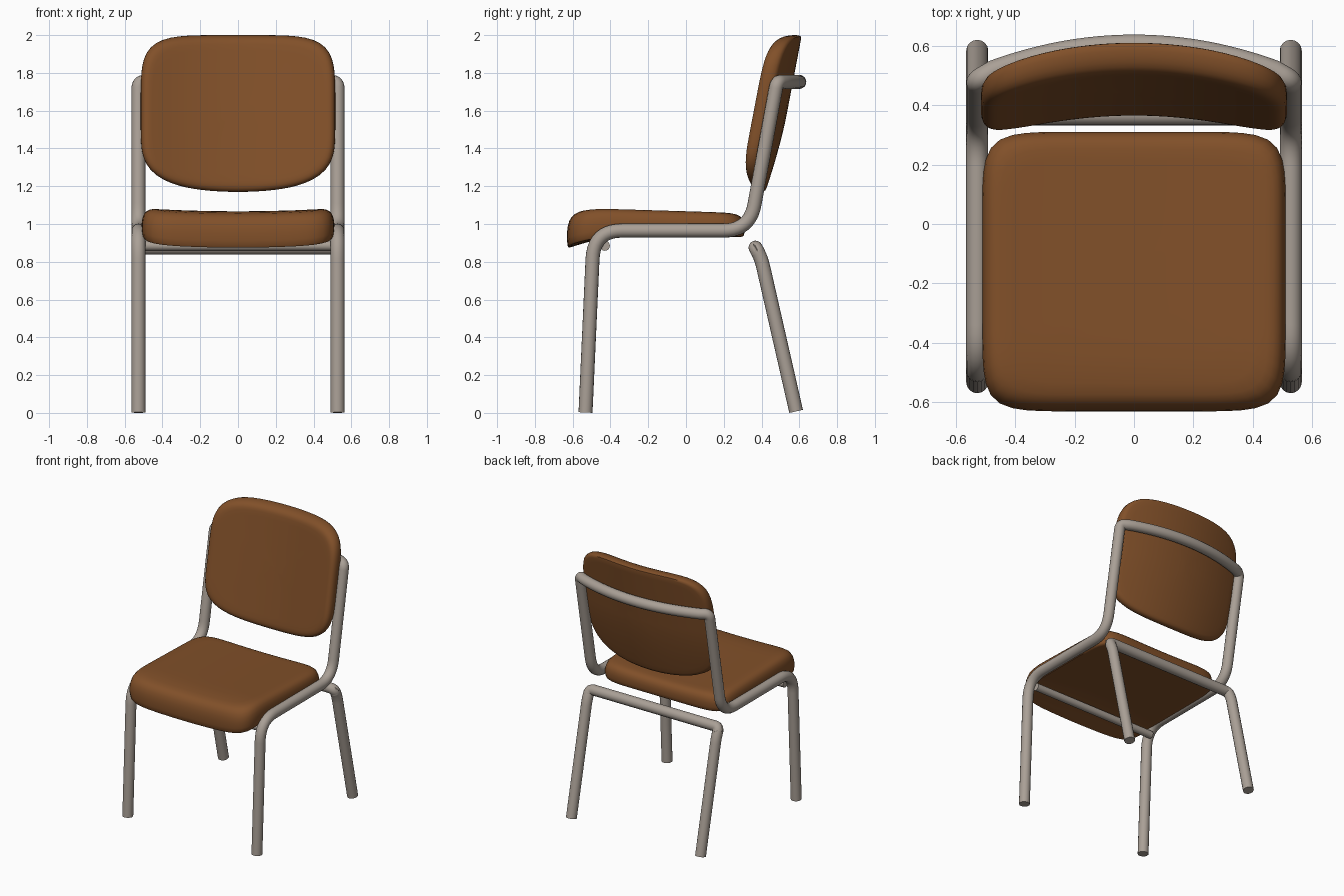
import bpy, bmesh, math
from mathutils import Vector

if "Cube" in bpy.data.objects:
    bpy.data.objects.remove(bpy.data.objects["Cube"])


def material(name, rgb):
    m = bpy.data.materials.new(name)
    m.diffuse_color = (*rgb, 1)
    m.use_nodes = True
    m.node_tree.nodes["Principled BSDF"].inputs["Base Color"].default_value = m.diffuse_color
    return m


BROWN = material("brown upholstery", (0.22, 0.08, 0.022))
METAL = material("warm grey metal", (0.40, 0.35, 0.305))


def fillet(points):
    """Round the corners of a path; each point is (position, cut length)."""
    out = []
    for i, (p, d) in enumerate(points):
        p = Vector(p)
        if d == 0 or i in (0, len(points) - 1):
            out.append(p)
            continue
        a = p + (Vector(points[i - 1][0]) - p).normalized() * d
        b = p + (Vector(points[i + 1][0]) - p).normalized() * d
        for k in range(11):
            t = k / 10
            out.append(a * (1 - t) ** 2 + p * 2 * t * (1 - t) + b * t * t)
    return out


def tube(name, pts, radius):
    cu = bpy.data.curves.new(name, 'CURVE')
    cu.dimensions = '3D'
    cu.bevel_depth = radius
    cu.bevel_resolution = 6
    cu.use_fill_caps = True
    sp = cu.splines.new('POLY')
    sp.points.add(len(pts) - 1)
    for q, p in zip(sp.points, pts):
        q.co = (*p, 1)
    ob = bpy.data.objects.new(name, cu)
    bpy.context.collection.objects.link(ob)
    cu.materials.append(METAL)
    finish(ob, convert=True)


def finish(ob, convert=False):
    bpy.ops.object.select_all(action='DESELECT')
    ob.select_set(True)
    bpy.context.view_layer.objects.active = ob
    if convert:
        bpy.ops.object.convert(target='MESH')
    bpy.ops.object.shade_smooth_by_angle(angle=math.radians(50))


def mirrored(half):
    return half + [Vector((-p.x, p.y, p.z)) for p in reversed(half) if abs(p.x) > 1e-4]


def cushion(name, power, rings, place, n=96):
    """Stack of superellipse rings (scale, height 0..1) mapped by place(u, v, h)."""
    bm = bmesh.new()

    def ring(s, h):
        vs = []
        for i in range(n):
            a = 2 * math.pi * (i + 0.5) / n
            c, d = math.cos(a), math.sin(a)
            u = math.copysign(abs(c) ** (2 / power), c)
            v = math.copysign(abs(d) ** (2 / power), d)
            # even out the spacing: radial point on the superellipse
            r = (abs(c) ** power + abs(d) ** power) ** (-1 / power)
            u, v = c * r, d * r
            vs.append(bm.verts.new(place(u * s, v * s, h)))
        return vs

    loops = [ring(s, h) for s, h in rings]
    for a, b in zip(loops, loops[1:]):
        for i in range(n):
            j = (i + 1) % n
            bm.faces.new((a[i], a[j], b[j], b[i]))
    for loop, h in ((loops[0], rings[0][1]), (loops[-1], rings[-1][1])):
        c = bm.verts.new(place(0, 0, h))
        for i in range(n):
            bm.faces.new((loop[i], loop[(i + 1) % n], c))
    bmesh.ops.recalc_face_normals(bm, faces=bm.faces)
    me = bpy.data.meshes.new(name)
    bm.to_mesh(me)
    bm.free()
    me.materials.append(BROWN)
    ob = bpy.data.objects.new(name, me)
    bpy.context.collection.objects.link(ob)
    finish(ob)


# main frame: front legs, seat rails, back uprights and bowed top bar in one tube
X = 0.527
side = fillet([((X, -0.532, 0.002), 0), ((X, -0.488, 0.965), 0.15),
               ((X, 0.337, 0.965), 0.14), ((X, 0.482, 1.752), 0.035),
               ((0.47, 0.515, 1.752), 0)])
bow = [Vector((x, 0.60 - 0.085 * (x / 0.47) ** 2, 1.752))
       for x in [0.47 * (1 - k / 12) for k in range(1, 13)]]
tube("main_frame", mirrored(side + bow), 0.037)

# rear legs joined by a cross bar
rear = fillet([((X, 0.583, 0.008), 0), ((X, 0.398, 0.82), 0.05),
               ((X, 0.368, 0.875), 0.035), ((0.3, 0.368, 0.875), 0)])
tube("rear_leg_frame", mirrored(rear), 0.037)

# bar under the front of the seat
tube("front_cross_bar", [Vector((s * 0.51, -0.43, 0.885)) for s in (-1, 1)], 0.027)


# seat: saddle-shaped top with a front edge that drops
def seat_place(u, v, h):
    x, y = 0.51 * u, -0.16 + 0.47 * v
    f = min(1, max(0, (-0.36 - y) / 0.27))
    bottom = 0.932 - 0.062 * f ** 1.5 + 0.02 * f * u * u
    top = 1.052 - 0.03 * (y - 0.1) + 0.016 * u * u - 0.035 * f ** 3
    return x, y, bottom + (top - bottom) * h


interior = [0.03, 0.15, 0.3, 0.45, 0.6, 0.7, 0.8, 0.88]
seat_rings = ([(s, 0) for s in interior] + [(0.95, 0), (0.98, 0.01), (0.993, 0.08), (1, 0.25),
              (1, 0.48), (0.992, 0.66), (0.975, 0.81), (0.95, 0.91), (0.92, 0.965)]
              + [(s, 1) for s in reversed(interior)])
cushion("seat", 8, seat_rings, seat_place)


# backrest: leaning, bowed backwards, arched lower edge
def back_place(u, v, h):
    x = 0.515 * u
    z = 1.59 + (0.41 * v if v > 0 else 0.35 * v - 0.07 * (1 - u * u) * v * v)
    front = 0.285 + 0.19 * (z - 1.3) + 0.095 * (1 - u * u)
    thick = 0.1 - 0.035 * max(0, -v) ** 2
    return x, front + thick * (1 - h), z


back_rings = ([(s, 0) for s in interior] + [(0.95, 0), (0.98, 0.03), (0.995, 0.14), (1, 0.3),
              (0.998, 0.5), (0.988, 0.68), (0.97, 0.83), (0.945, 0.93), (0.915, 0.98)]
              + [(s, 1) for s in reversed(interior)])
cushion("backrest", 5, back_rings, back_place)
